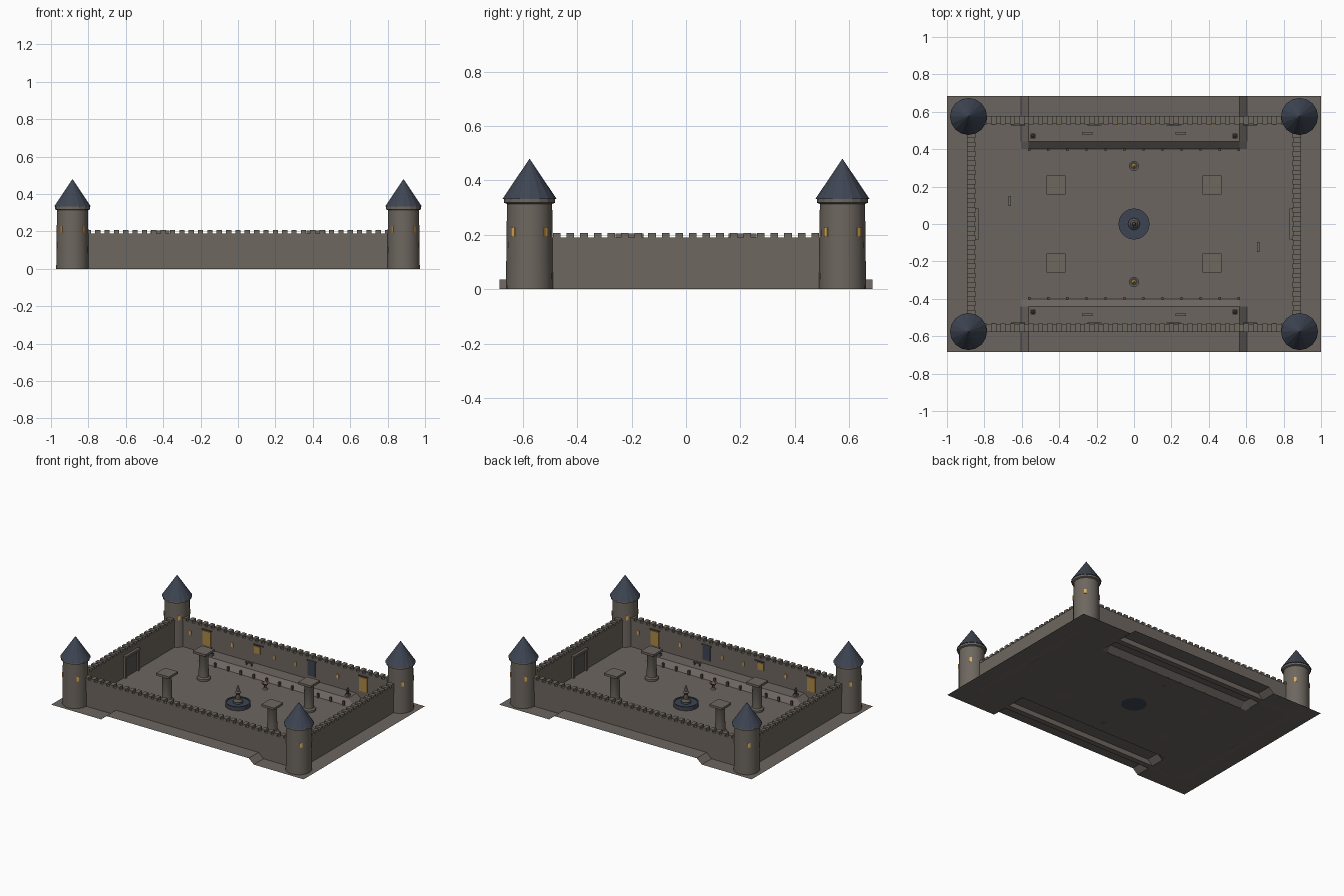
import bpy, bmesh, math
from mathutils import Matrix, Vector

if "Cube" in bpy.data.objects:
    bpy.data.objects.remove(bpy.data.objects["Cube"])


def mat(name, rgb):
    m = bpy.data.materials.new(name)
    m.diffuse_color = (*rgb, 1)
    m.use_nodes = True
    m.node_tree.nodes["Principled BSDF"].inputs["Base Color"].default_value = m.diffuse_color
    return m


STONE = mat("stone", (0.155, 0.135, 0.115))
PAVING = mat("paving", (0.150, 0.130, 0.118))
TRIM = mat("dark_stone", (0.10, 0.09, 0.08))
SLATE = mat("slate_blue", (0.048, 0.060, 0.085))
GLOW = mat("window_glow", (0.75, 0.42, 0.09))
CLOTH = mat("gold_cloth", (0.42, 0.25, 0.06))
BRONZE = mat("dark_bronze", (0.06, 0.05, 0.045))


def finish(name, bm, material, smooth=False):
    bmesh.ops.recalc_face_normals(bm, faces=bm.faces)
    me = bpy.data.meshes.new(name)
    bm.to_mesh(me)
    bm.free()
    ob = bpy.data.objects.new(name, me)
    bpy.context.collection.objects.link(ob)
    me.materials.append(material)
    if smooth:
        bpy.context.view_layer.objects.active = ob
        bpy.ops.object.select_all(action='DESELECT')
        ob.select_set(True)
        bpy.ops.object.shade_smooth_by_angle(angle=math.radians(40))
    return ob


def add_box(bm, c, s, rot=0):
    m = Matrix.Translation(Vector(c)) @ Matrix.Rotation(rot, 4, 'Z') @ Matrix.Diagonal((*s, 1))
    bmesh.ops.create_cube(bm, size=1, matrix=m)


def boxes(name, items, material):
    bm = bmesh.new()
    for it in items:
        add_box(bm, *it)
    return finish(name, bm, material)


def lathe(name, profile, x, y, material, sides=16, smooth=False):
    """Turned part from (radius, height) points."""
    bm = bmesh.new()
    rings = []
    for r, z in profile:
        if r == 0:
            rings.append([bm.verts.new((x, y, z))] * sides)
        else:
            rings.append([bm.verts.new((x + r * math.cos(2 * math.pi * i / sides),
                                        y + r * math.sin(2 * math.pi * i / sides), z))
                          for i in range(sides)])
    for a, b in zip(rings, rings[1:]):
        for i in range(sides):
            j = (i + 1) % sides
            vs = list(dict.fromkeys((a[i], a[j], b[j], b[i])))
            if len(vs) > 2:
                bm.faces.new(vs)
    return finish(name, bm, material, smooth)


SIGNS = (-1, 1)
CORNERS = [(sx, sy) for sx in SIGNS for sy in SIGNS]

# Ground sheet with two raised, ramp-edged terraces
bm = bmesh.new()
xs = (-1, -0.605, -0.565, 0.565, 0.605, 1)
ys = (-0.685, -0.44, -0.40, 0.40, 0.44, 0.685)
grid = [[bm.verts.new((x, y, 0.035 if abs(x) < 0.6 and abs(y) > 0.42 else 0)) for y in ys] for x in xs]
for i in range(5):
    for j in range(5):
        bm.faces.new((grid[i][j], grid[i + 1][j], grid[i + 1][j + 1], grid[i][j + 1]))
finish("ground", bm, PAVING)

# Curtain walls and merlons
WX, WY, T = 0.87, 0.555, 0.04
boxes("long_walls", [((0, s * WY, 0.095), (1.68, T, 0.19)) for s in SIGNS], STONE)
boxes("short_walls", [((s * WX, 0, 0.095), (T, 1.02, 0.19)) for s in SIGNS], STONE)
boxes("long_wall_merlons", [((-0.80 + 0.05 * i, s * WY, 0.198), (0.028, T + 0.004, 0.018))
                            for s in SIGNS for i in range(33)], STONE)
boxes("short_wall_merlons", [((s * WX, -0.475 + 0.05 * i, 0.198), (T + 0.004, 0.028, 0.018))
                             for s in SIGNS for i in range(20)], STONE)

# Corner towers with collar, cone roof and lit windows
for sx, sy in CORNERS:
    x, y = sx * 0.885, sy * 0.575
    lathe("tower", [(0, 0), (0.087, 0), (0.083, 0.32), (0, 0.32)], x, y, STONE, 16, True)
    lathe("tower_collar", [(0.083, 0.313), (0.094, 0.318), (0.094, 0.334), (0, 0.334)], x, y, STONE, 16)
    lathe("tower_roof", [(0, 0.332), (0.099, 0.332), (0, 0.48)], x, y, SLATE, 16)
    boxes("tower_windows", [((x + 0.083 * math.cos(a), y + 0.083 * math.sin(a), 0.21),
                             (0.009, 0.016, 0.032), a)
                            for a in [math.pi / 4 + k * math.pi / 2 for k in range(4)]], GLOW)

# Gates on the inner faces of the short walls
IX, IY = WX - T / 2, WY - T / 2
for s in SIGNS:
    frame = [((s * (IX - 0.008), q * 0.073, 0.075), (0.018, 0.016, 0.15)) for q in SIGNS]
    frame.append(((s * (IX - 0.008), 0, 0.15), (0.022, 0.166, 0.016)))
    boxes("gate_frame", frame, STONE)
    boxes("gate_door", [((s * (IX - 0.002), 0, 0.071), (0.006, 0.13, 0.142))], TRIM)

# Small windows and hanging cloths on the inner faces of the long walls
boxes("wall_windows", [((x * q, s * (IY - 0.002), 0.117), (0.014, 0.008, 0.028))
                       for s in SIGNS for q in SIGNS for x in (0.083, 0.417, 0.75)], GLOW)
for s in SIGNS:
    boxes("gold_banners", [((q * 0.62, s * (IY - 0.003), 0.112), (0.065, 0.006, 0.10))
                           for q in SIGNS], CLOTH)
    boxes("blue_banner", [((0.21, s * (IY - 0.003), 0.118), (0.06, 0.006, 0.11))], SLATE)
    boxes("small_banner", [((-0.22, s * (IY - 0.003), 0.135), (0.05, 0.006, 0.05))], CLOTH)
boxes("banner_rods", [((q * x, s * (IY - 0.004), 0.17), (0.075, 0.008, 0.006))
                      for s in SIGNS for q in SIGNS for x in (0.21, 0.62)], TRIM)

# Square-capped columns
for sx, sy in CORNERS:
    x, y = sx * 0.417, sy * 0.208
    lathe("column", [(0, 0), (0.045, 0), (0.045, 0.014), (0.034, 0.022), (0.031, 0.17),
                     (0.042, 0.19), (0, 0.19)], x, y, STONE, 16, True)
    boxes("column_cap", [((x, y, 0.197), (0.102, 0.102, 0.016))], STONE)

# Fountain: basin, water and tapering spire
lathe("fountain_basin", [(0, 0), (0.083, 0), (0.083, 0.028), (0.074, 0.028), (0.074, 0.012), (0, 0.012)],
      0, 0, SLATE, 24, True)
lathe("fountain_water", [(0.075, 0.022), (0, 0.022)], 0, 0, SLATE, 24)
lathe("fountain_spire", [(0.032, 0.01), (0.032, 0.035), (0.016, 0.05), (0.014, 0.085), (0.022, 0.095),
                         (0.010, 0.105), (0.008, 0.13), (0, 0.15)], 0, 0, TRIM, 12, True)

# Fire bowls
for s in SIGNS:
    lathe("fire_bowl", [(0, 0), (0.018, 0), (0.008, 0.01), (0.008, 0.025), (0.027, 0.045),
                        (0.022, 0.045), (0, 0.038)], 0, s * 0.31, TRIM, 12)
    lathe("flame", [(0, 0.038), (0.014, 0.042), (0, 0.062)], 0, s * 0.31, GLOW, 8)

# Row of little posts along the foot of each terrace
boxes("terrace_posts", [((-0.56 + 0.1018 * i, s * 0.397, 0.015), (0.012, 0.012, 0.03))
                        for s in SIGNS for i in range(12)], TRIM)

# Terrace statues: plinth, body and head
for sx, sy in CORNERS:
    x, y = sx * 0.54, sy * 0.47
    boxes("statue_plinth", [((x, y, 0.042), (0.026, 0.026, 0.014))], STONE)
    lathe("statue", [(0.012, 0.048), (0.008, 0.068), (0.011, 0.078), (0.004, 0.083),
                     (0.007, 0.089), (0, 0.096)], x, y, BRONZE, 8, True)

# Stone benches with two legs
def bench(x, y, z, along_x):
    d = Vector((1, 0, 0)) if along_x else Vector((0, 1, 0))
    seat = (0.055, 0.014, 0.005) if along_x else (0.014, 0.055, 0.005)
    leg = (0.006, 0.012, 0.018) if along_x else (0.012, 0.006, 0.018)
    c = Vector((x, y, z))
    boxes("bench", [(c + Vector((0, 0, 0.02)), seat)] +
          [(c + d * q * 0.02 + Vector((0, 0, 0.009)), leg) for q in SIGNS], STONE)


for sx, sy in CORNERS:
    bench(sx * 0.25, sy * 0.485, 0.035, True)
for s in SIGNS:
    bench(s * 0.665, s * -0.123, 0, False)
